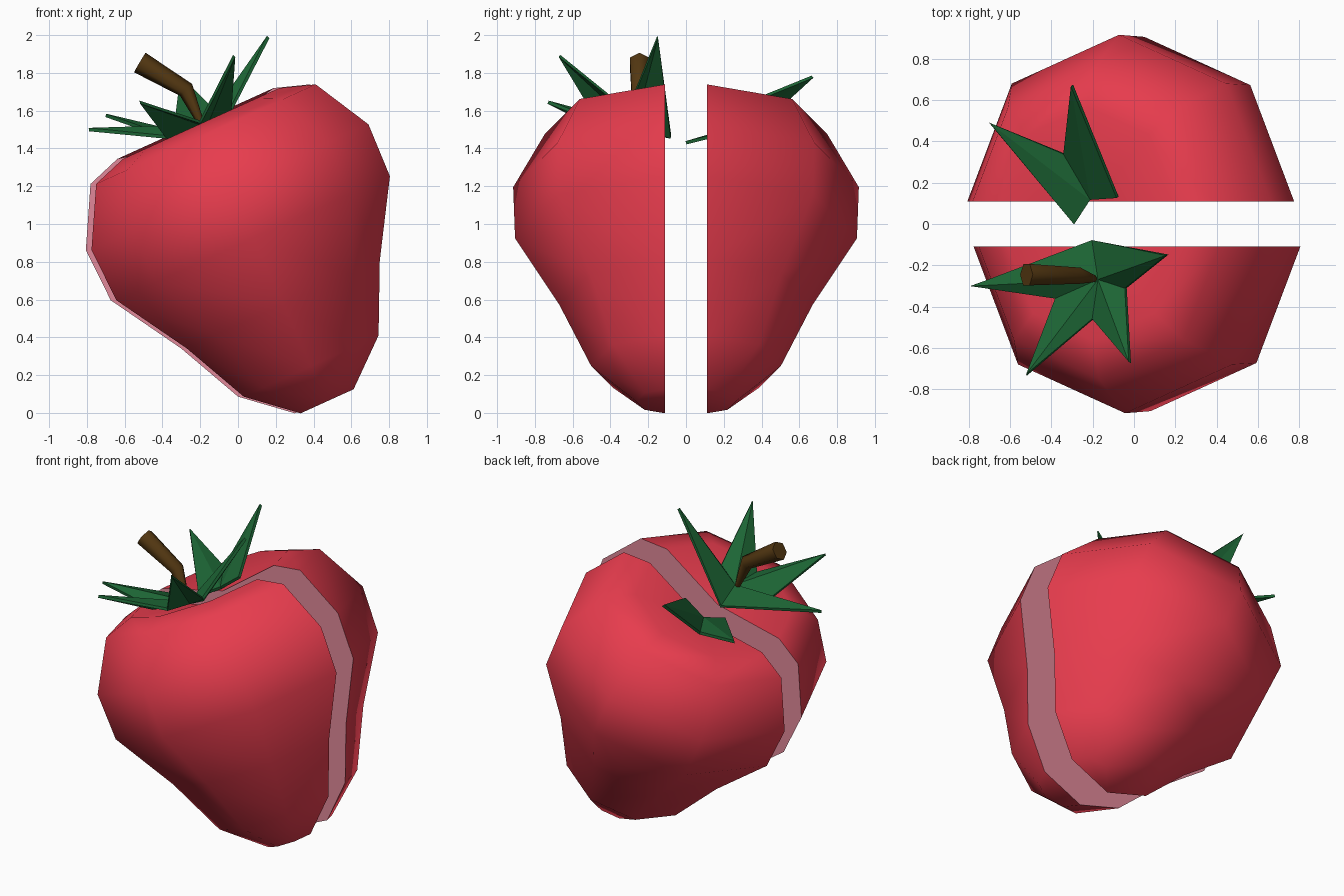
import bpy, bmesh, math
from mathutils import Vector

if "Cube" in bpy.data.objects:
    bpy.data.objects.remove(bpy.data.objects["Cube"])

def material(name, rgb):
    m = bpy.data.materials.new(name)
    m.diffuse_color = (*rgb, 1)
    m.use_nodes = True
    m.node_tree.nodes["Principled BSDF"].inputs["Base Color"].default_value = m.diffuse_color
    return m

RED = material("red_skin", (0.80, 0.045, 0.075))
PINK = material("pink_flesh", (0.75, 0.25, 0.32))
GREEN = material("leaf_green", (0.012, 0.13, 0.035))
BROWN = material("stem_brown", (0.09, 0.04, 0.006))

def finish(bm, name, mats):
    bmesh.ops.recalc_face_normals(bm, faces=bm.faces)
    me = bpy.data.meshes.new(name)
    bm.to_mesh(me)
    bm.free()
    ob = bpy.data.objects.new(name, me)
    bpy.context.collection.objects.link(ob)
    for m in mats:
        me.materials.append(m)
    return ob

# tilted fruit axis: t runs along it, s is the sideways offset in the cut plane
TILT = math.radians(24.4)
AXIS = Vector((-math.sin(TILT), 0, math.cos(TILT)))
SIDE = Vector((math.cos(TILT), 0, math.sin(TILT)))
PROFILE = [(-0.139, 0.154), (0.066, 0.392), (0.423, 0.561), (0.809, 0.795),
           (1.106, 0.805), (1.414, 0.638), (1.476, 0.454)]   # (t, radius)

def fruit_half(name, sign, dx):
    """Half of an eight-sided lathe with a flat cut face."""
    bm = bmesh.new()
    base = SIDE * 0.455 + Vector((dx, sign * 0.11, 0))
    rings = []
    for t, r in PROFILE:
        rings.append([bm.verts.new(base + AXIS * t + SIDE * (r * math.cos(a))
                      + Vector((0, sign * r * math.sin(a), 0)))
                      for a in (k * math.pi / 4 for k in range(5))])
    for lo, hi in zip(rings, rings[1:]):
        for k in range(4):
            bm.faces.new((lo[k], lo[k + 1], hi[k + 1], hi[k]))
    # blunt tip, dimpled top
    bm.faces.new(rings[0])
    dimple = bm.verts.new(base + AXIS * 1.385)
    for k in range(4):
        bm.faces.new((rings[-1][k], rings[-1][k + 1], dimple))
    for f in bm.faces:
        f.smooth = True
    # cut face
    cut = bm.faces.new([r[0] for r in rings] + [dimple] + [r[4] for r in reversed(rings)])
    cut.material_index = 1
    return finish(bm, name, (RED, PINK))

fruit_half("front_fruit_half", -1, 0.0)
fruit_half("back_fruit_half", 1, -0.03)

def leaves(name, polys):
    """Thin pointed leaves; each is (base centre, side, tip, side)."""
    bm = bmesh.new()
    for c, a, tip, b in polys:
        vc, va, vt, vb = (bm.verts.new(p) for p in (c, a, tip, b))
        bm.faces.new((vc, va, vt))
        bm.faces.new((vc, vt, vb))
    bmesh.ops.remove_doubles(bm, verts=bm.verts, dist=0.001)
    ob = finish(bm, name, (GREEN,))
    mod = ob.modifiers.new("thickness", 'SOLIDIFY')
    mod.thickness = 0.018
    mod.offset = 0
    return ob

# front calyx: four leaves sharing the valleys between them
C = (-0.17, -0.27, 1.52)
V = [(-0.20, -0.08, 1.46), (-0.38, -0.36, 1.46), (-0.20, -0.46, 1.54),
     (-0.04, -0.31, 1.60), (-0.20, -0.08, 1.46)]
TIPS = [(-0.79, -0.30, 1.50), (-0.52, -0.73, 1.645), (-0.02, -0.67, 1.89), (0.16, -0.15, 1.99)]
leaves("front_leaves", [(C, V[i], TIPS[i], V[i + 1]) for i in range(4)])

# back calyx: two leaves, one overhanging the gap
CB, VB = (-0.21, 0.12, 1.46), (-0.34, 0.34, 1.48)
leaves("back_leaves", [(CB, (-0.29, 0.0, 1.43), (-0.70, 0.49, 1.575), VB),
                       (CB, VB, (-0.30, 0.67, 1.78), (-0.08, 0.13, 1.56))])

# stem: bent, widening towards its free end
path = [(Vector((-0.195, -0.265, 1.53)), 0.018), (Vector((-0.275, -0.25, 1.71)), 0.045),
        (Vector((-0.52, -0.245, 1.855)), 0.06)]
bm = bmesh.new()
rings = []
for i, (p, r) in enumerate(path):
    d = (path[min(i + 1, 2)][0] - path[max(i - 1, 0)][0]).normalized()
    u = d.cross(Vector((0, 1, 0))).normalized()
    v = d.cross(u)
    rings.append([bm.verts.new(p + r * (u * math.cos(a) + v * math.sin(a)))
                  for a in (k * math.pi / 3 for k in range(6))])
for lo, hi in zip(rings, rings[1:]):
    for k in range(6):
        f = bm.faces.new((lo[k], lo[(k + 1) % 6], hi[(k + 1) % 6], hi[k]))
        f.smooth = True
bm.faces.new(rings[0])
bm.faces.new(rings[-1])
finish(bm, "stem", (BROWN,))
